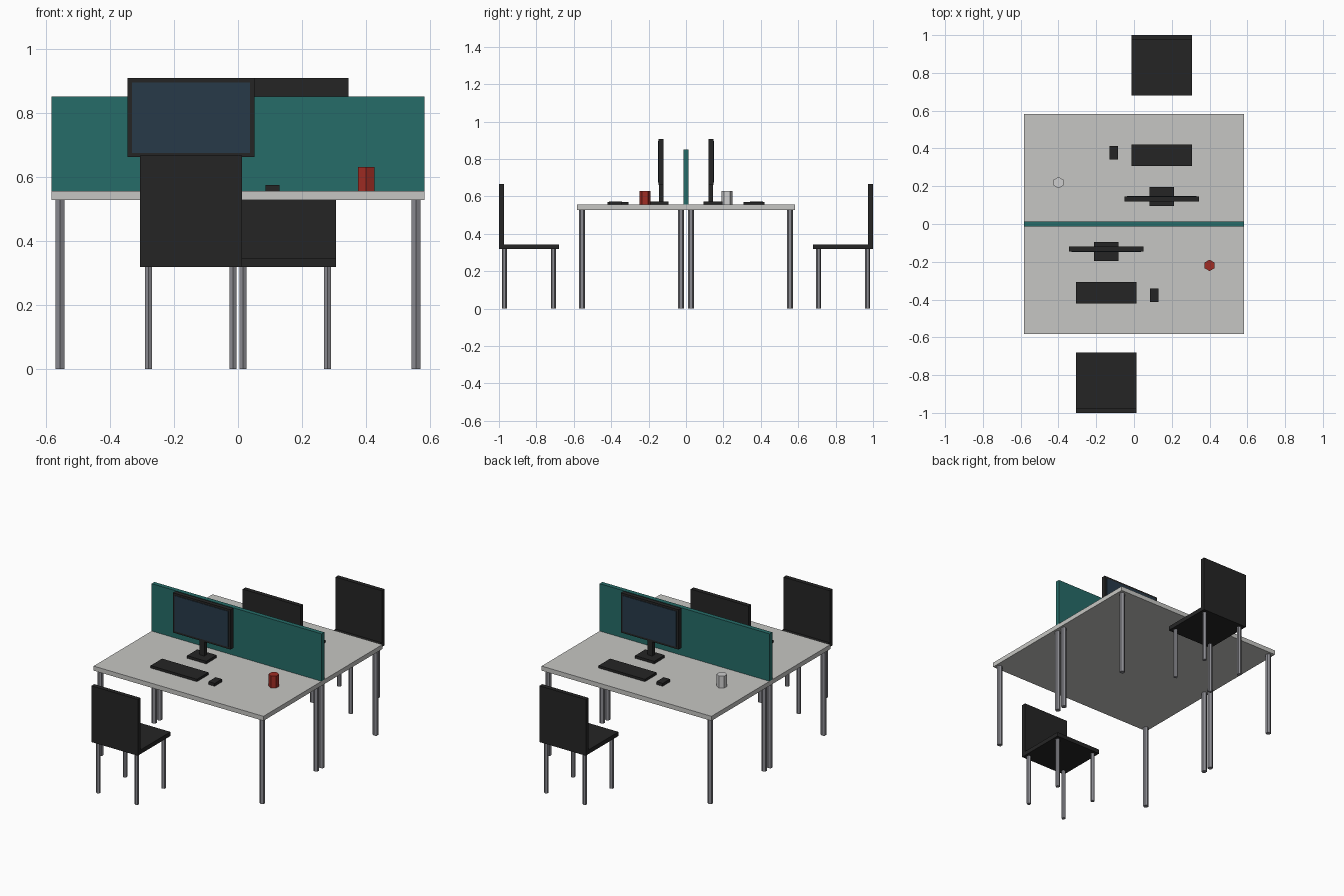
import bpy, bmesh
from mathutils import Matrix

if "Cube" in bpy.data.objects:
    bpy.data.objects.remove(bpy.data.objects["Cube"])


def material(name, rgb):
    """Flat material from 0-255 display values."""
    def lin(c):
        c /= 255
        return c / 12.92 if c <= 0.04045 else ((c + 0.055) / 1.055) ** 2.4
    m = bpy.data.materials.new(name)
    m.diffuse_color = (*[lin(c) for c in rgb], 1)
    m.use_nodes = True
    m.node_tree.nodes["Principled BSDF"].inputs["Base Color"].default_value = m.diffuse_color
    return m


LIGHT = material("light_grey_laminate", (198, 198, 195))
METAL = material("grey_metal", (140, 140, 146))
TEAL = material("teal_fabric", (38, 108, 104))
BLACK = material("black_plastic", (37, 37, 37))
SCREEN = material("dark_blue_screen", (39, 58, 73))
RED = material("red_ceramic", (160, 44, 36))
WHITE = material("pale_ceramic", (205, 205, 205))


def finish(name, bm, mat):
    mesh = bpy.data.meshes.new(name)
    bm.to_mesh(mesh)
    bm.free()
    mesh.materials.append(mat)
    obj = bpy.data.objects.new(name, mesh)
    bpy.context.collection.objects.link(obj)
    return obj


def box(name, mat, x, y, z, s=1):
    """Box from (min, max) ranges; s = -1 turns it half way round z."""
    bm = bmesh.new()
    size = [r[1] - r[0] for r in (x, y, z)]
    mid = [(r[0] + r[1]) / 2 for r in (x, y, z)]
    mat4 = (Matrix.Diagonal((s, s, 1, 1)) @ Matrix.Translation(mid)
            @ Matrix.Diagonal((*size, 1)))
    bmesh.ops.create_cube(bm, size=1, matrix=mat4)
    return finish(name, bm, mat)


def hex_post(name, mat, x, y, z, r, s=1):
    """Six-sided upright post with corners towards the front and back."""
    bm = bmesh.new()
    bmesh.ops.create_cone(
        bm, cap_ends=True, segments=6, radius1=r, radius2=r, depth=z[1] - z[0],
        matrix=Matrix.Translation((s * x, s * y, (z[0] + z[1]) / 2)))
    return finish(name, bm, mat)


TOP = 0.556      # desk surface height
UNDER = 0.528    # desk underside height
W = 0.583        # desk half width
CX = -0.147      # seat and monitor centre line

# Shared desktop and divider
box("desktop", LIGHT, (-W, W), (-W, W), (UNDER, TOP))
box("divider_panel", TEAL, (-W, W), (-0.0135, 0.0135), (TOP, 0.85))

# Two workstations, one turned half way round
for side, s, cup in (("front", 1, RED), ("back", -1, WHITE)):
    # Desk legs
    for x in (-0.556, 0.556):
        for y in (-0.555, -0.027):
            hex_post(side + "_desk_leg", METAL, x, y, (0, UNDER), 0.016, s)

    # Chair
    cx = (CX - 0.159, CX + 0.159)
    box(side + "_chair_seat", BLACK, cx, (-1, -0.68), (0.318, 0.344), s)
    box(side + "_chair_back", BLACK, cx, (-1, -0.973), (0.344, 0.667), s)
    for dx in (-0.132, 0.132):
        for y in (-0.971, -0.709):
            hex_post(side + "_chair_leg", METAL, CX + dx, y, (0, 0.318), 0.0127, s)

    # Monitor with stand
    box(side + "_monitor_base", BLACK, (CX - 0.066, CX + 0.066),
        (-0.196, -0.094), (TOP, 0.572), s)
    box(side + "_monitor_neck", BLACK, (CX - 0.017, CX + 0.017),
        (-0.145, -0.12), (0.572, 0.661), s)
    box(side + "_monitor_body", BLACK, (CX - 0.198, CX + 0.198),
        (-0.146, -0.119), (0.661, 0.908), s)
    box(side + "_monitor_screen", SCREEN, (CX - 0.184, CX + 0.184),
        (-0.149, -0.146), (0.674, 0.895), s)

    # Keyboard, mouse and cup
    box(side + "_keyboard", BLACK, cx, (-0.42, -0.307), (TOP, 0.571), s)
    box(side + "_mouse", BLACK, (0.086, 0.129), (-0.413, -0.342), (TOP, 0.574), s)
    hex_post(side + "_cup", cup, 0.4, -0.219, (TOP, 0.63), 0.03, s)
